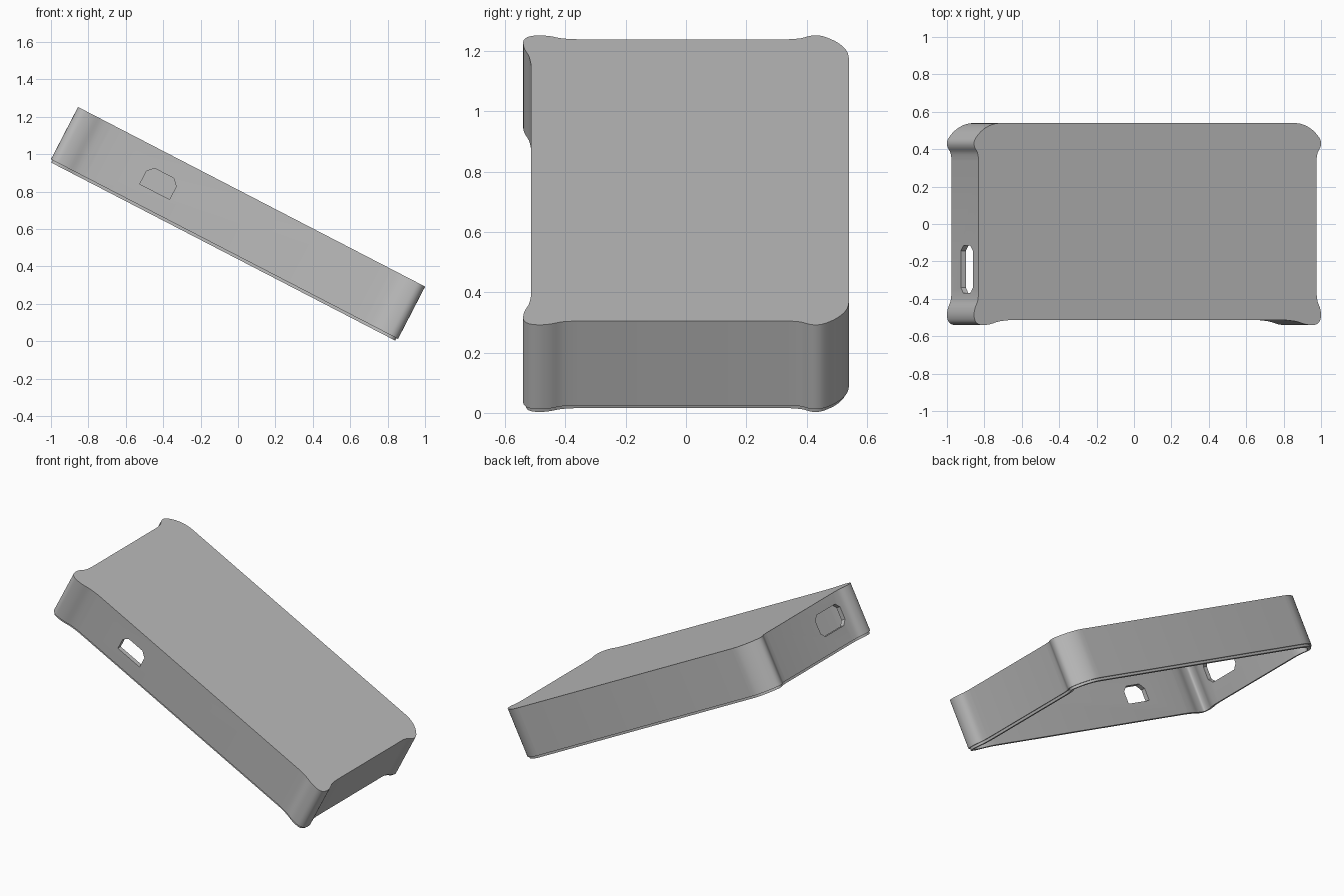
import bpy, bmesh, math
from mathutils import Vector, Matrix

if "Cube" in bpy.data.objects:
    bpy.data.objects.remove(bpy.data.objects["Cube"], do_unlink=True)

HALF = 1.0445     # half length of the shell
DEPTH = 0.315     # wall height below the roof
WALL = 0.03
TILT = Matrix.Translation((0.0725, 0, 0.772)) @ Matrix.Rotation(math.radians(27.36), 4, 'Y')

grey = bpy.data.materials.new("grey plastic")
grey.use_nodes = True
grey.diffuse_color = (0.5, 0.5, 0.5, 1)
grey.node_tree.nodes["Principled BSDF"].inputs["Base Color"].default_value = (0.5, 0.5, 0.5, 1)

# Corner profiles: (distance from the end, y)
FRONT = [(0.21, -0.514), (0.15, -0.521), (0.1, -0.535), (0.06, -0.54), (0.03, -0.537),
         (0.008, -0.52), (0, -0.487), (0.006, -0.45), (0.022, -0.41), (0.028, -0.36)]
BACK = [(0.028, 0.34), (0.021, 0.38), (0.004, 0.41), (0, 0.435), (0.01, 0.46),
        (0.042, 0.495), (0.08, 0.52), (0.12, 0.535), (0.16, 0.54)]


def smooth_path(points, steps=4):
    """Catmull-Rom curve through the points, ends kept."""
    p = [Vector(q) for q in points]
    p = [p[0]] + p + [p[-1]]
    out = []
    for a, b, c, d in zip(p, p[1:], p[2:], p[3:]):
        for i in range(steps):
            t = i / steps
            out.append(0.5 * (2 * b + (c - a) * t + (2 * a - 5 * b + 4 * c - d) * t * t
                              + (3 * b - a - 3 * c + d) * t ** 3))
    return out + [p[-1]]


def outline():
    right = [Vector((HALF - q.x, q.y)) for q in smooth_path(FRONT) + smooth_path(BACK)]
    left = [Vector((-q.x, q.y)) for q in reversed(right)]
    return right + left


def inset(loop, distance):
    out = []
    for i, p in enumerate(loop):
        tangent = (loop[(i + 1) % len(loop)] - p).normalized() + (p - loop[i - 1]).normalized()
        tangent.normalize()
        out.append(p + Vector((-tangent.y, tangent.x)) * distance)
    return out


def make_object(name, bm):
    bmesh.ops.recalc_face_normals(bm, faces=bm.faces)
    mesh = bpy.data.meshes.new(name)
    bm.to_mesh(mesh)
    bm.free()
    mesh.materials.append(grey)
    ob = bpy.data.objects.new(name, mesh)
    bpy.context.collection.objects.link(ob)
    ob.matrix_world = TILT
    return ob


def skin(name, loops):
    """Join successive closed loops of 3D points and cap both ends."""
    bm = bmesh.new()
    rings = [[bm.verts.new(p) for p in loop] for loop in loops]
    for a, b in zip(rings, rings[1:]):
        for i in range(len(a)):
            j = (i + 1) % len(a)
            bm.faces.new((a[i], a[j], b[j], b[i]))
    bm.faces.new(rings[0])
    bm.faces.new(rings[-1])
    return make_object(name, bm)


def slot_shape(lo, hi, z0, z1, cut, cut_bottom):
    """Rectangle with chamfered top corners, and bottom ones if wanted."""
    low = cut if cut_bottom else 0.0
    pts = [(hi, z0 + low), (hi, z1 - cut), (hi - cut, z1), (lo + cut, z1), (lo, z1 - cut), (lo, z0 + low)]
    if cut_bottom:
        pts += [(lo + low, z0), (hi - low, z0)]
    return pts


# Open-bottomed cover with a stepped lip around the rim
edge = outline()
lip_out = inset(edge, 0.009)
inner = inset(edge, WALL)
levels = [(edge, 0), (edge, -DEPTH), (lip_out, -DEPTH), (lip_out, -DEPTH - 0.015),
          (inner, -DEPTH - 0.015), (inner, -WALL)]
cover = skin("cover_shell", [[(p.x, p.y, z) for p in loop] for loop, z in levels])

# Port openings in the front wall and the upper end wall
front_port = slot_shape(-0.562, -0.383, -0.214, -0.103, 0.033, False)
end_port = slot_shape(-0.37, -0.115, -0.208, -0.067, 0.03, True)
cutters = [
    skin("front_port_cutter", [[(u, y, z) for u, z in front_port] for y in (-0.65, -0.4)]),
    skin("end_port_cutter", [[(x, y, z) for y, z in end_port] for x in (-1.15, -0.9)]),
]
bpy.context.view_layer.objects.active = cover
for cutter in cutters:
    cutter.hide_render = True
    mod = cover.modifiers.new("port", 'BOOLEAN')
    mod.operation = 'DIFFERENCE'
    mod.solver = 'EXACT'
    mod.object = cutter
    bpy.ops.object.modifier_apply(modifier=mod.name)
for cutter in cutters:
    bpy.data.objects.remove(cutter, do_unlink=True)

bpy.ops.object.select_all(action='DESELECT')
cover.select_set(True)
bpy.ops.object.shade_smooth_by_angle(angle=math.radians(30))
